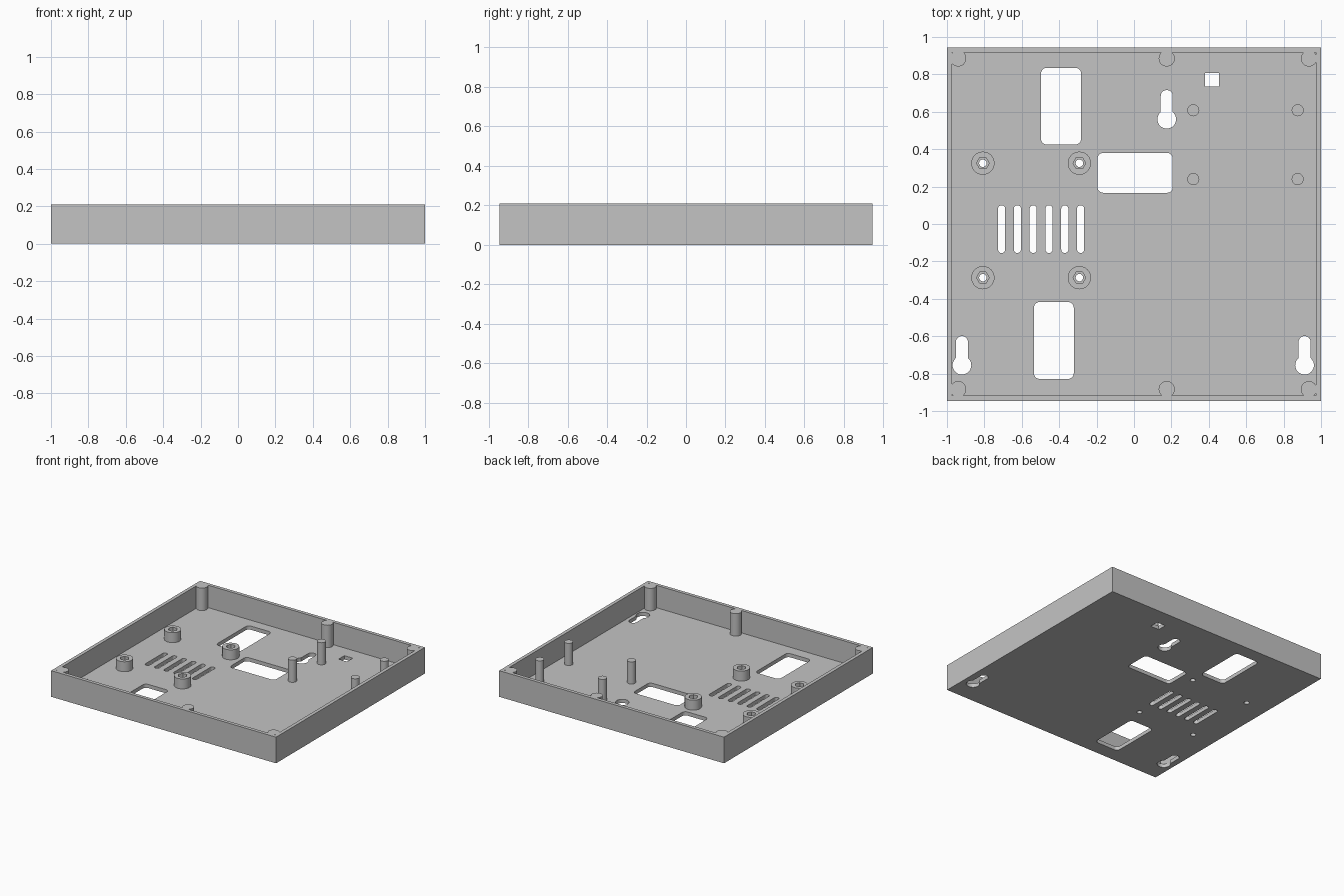
import bpy, bmesh, math

if "Cube" in bpy.data.objects:
    bpy.data.objects.remove(bpy.data.objects["Cube"], do_unlink=True)

W, D, H = 1.0, 0.945, 0.21      # half width, half depth, height
WALL, FLOOR = 0.028, 0.03

grey = bpy.data.materials.new("plain grey")
grey.use_nodes = True
grey.diffuse_color = (0.55, 0.55, 0.55, 1)
grey.node_tree.nodes["Principled BSDF"].inputs["Base Color"].default_value = grey.diffuse_color


def circle(x, y, r, n=32):
    return [(x + r * math.cos(2 * math.pi * i / n), y + r * math.sin(2 * math.pi * i / n))
            for i in range(n)]


def rounded(x0, x1, y0, y1, r, n=8):
    """Rectangle outline with rounded corners."""
    pts = []
    corners = [(x1 - r, y1 - r), (x0 + r, y1 - r), (x0 + r, y0 + r), (x1 - r, y0 + r)]
    for k, (cx, cy) in enumerate(corners):
        for i in range(n + 1):
            a = math.pi / 2 * (k + i / n)
            pts.append((cx + r * math.cos(a), cy + r * math.sin(a)))
    return pts


def rect(x0, x1, y0, y1):
    return [(x0, y0), (x1, y0), (x1, y1), (x0, y1)]


def prism(name, outline, z0, z1):
    bm = bmesh.new()
    face = bm.faces.new([bm.verts.new((x, y, z0)) for x, y in outline])
    top = bmesh.ops.extrude_face_region(bm, geom=[face])["geom"]
    bmesh.ops.translate(bm, vec=(0, 0, z1 - z0),
                        verts=[v for v in top if isinstance(v, bmesh.types.BMVert)])
    bmesh.ops.recalc_face_normals(bm, faces=bm.faces)
    mesh = bpy.data.meshes.new(name)
    bm.to_mesh(mesh)
    bm.free()
    mesh.materials.append(grey)
    obj = bpy.data.objects.new(name, mesh)
    bpy.context.collection.objects.link(obj)
    return obj


def select(obj):
    bpy.ops.object.select_all(action='DESELECT')
    obj.select_set(True)
    bpy.context.view_layer.objects.active = obj


def combine(target, other, operation='DIFFERENCE'):
    """Apply a boolean and discard the helper."""
    mod = target.modifiers.new("boolean", 'BOOLEAN')
    mod.operation, mod.solver, mod.object = operation, 'EXACT', other
    select(target)
    bpy.ops.object.modifier_apply(modifier=mod.name)
    bpy.data.objects.remove(other, do_unlink=True)


def smooth(obj):
    select(obj)
    bpy.ops.object.shade_smooth_by_angle(angle=math.radians(30))


# Open tray
tray = prism("tray", rect(-W, W, -D, D), 0, H)
combine(tray, prism("cavity", rect(WALL - W, W - WALL, WALL - D, D - WALL), FLOOR, H + 0.1))

# Screw bosses merged into the walls
for x in (-0.94, 0.175, 0.935):
    for y in (-0.883, 0.885):
        combine(tray, prism("boss", circle(x, y, 0.043), 0.01, H), 'UNION')

# Floor openings: cable windows, square hole, vent slots
holes = [rounded(-0.497, -0.283, 0.425, 0.835, 0.03),
         rounded(-0.195, 0.207, 0.167, 0.38, 0.03),
         rounded(-0.535, -0.322, -0.828, -0.417, 0.03),
         rect(0.38, 0.455, 0.735, 0.808)]
for i in range(6):
    x = -0.708 + 0.0845 * i
    holes.append(rounded(x - 0.019, x + 0.019, -0.155, 0.1, 0.0185))

# Keyhole hangers
for x, y in ((0.175, 0.56), (-0.92, -0.755), (0.912, -0.755)):
    holes.append(circle(x, y, 0.05))
    holes.append(rounded(x - 0.032, x + 0.032, y - 0.03, y + 0.156, 0.0315))

# Board standoffs with hexagonal recess and through hole
for x in (-0.808, -0.292):
    for y in (-0.287, 0.325):
        holes.append(circle(x, y, 0.02, 24))
        standoff = prism("board_standoff", circle(x, y, 0.062), FLOOR - 0.01, 0.11)
        combine(standoff, prism("recess", circle(x, y, 0.034, 6), FLOOR + 0.01, 0.2))
        combine(standoff, prism("bore", circle(x, y, 0.02, 24), -0.1, 0.2))
        smooth(standoff)

for outline in holes:
    combine(tray, prism("cutter", outline, -0.05, FLOOR + 0.03))
smooth(tray)

# Tall support posts
for x in (0.317, 0.875):
    for y in (0.24, 0.608):
        smooth(prism("support_post", circle(x, y, 0.032), FLOOR - 0.01, H - 0.002))
